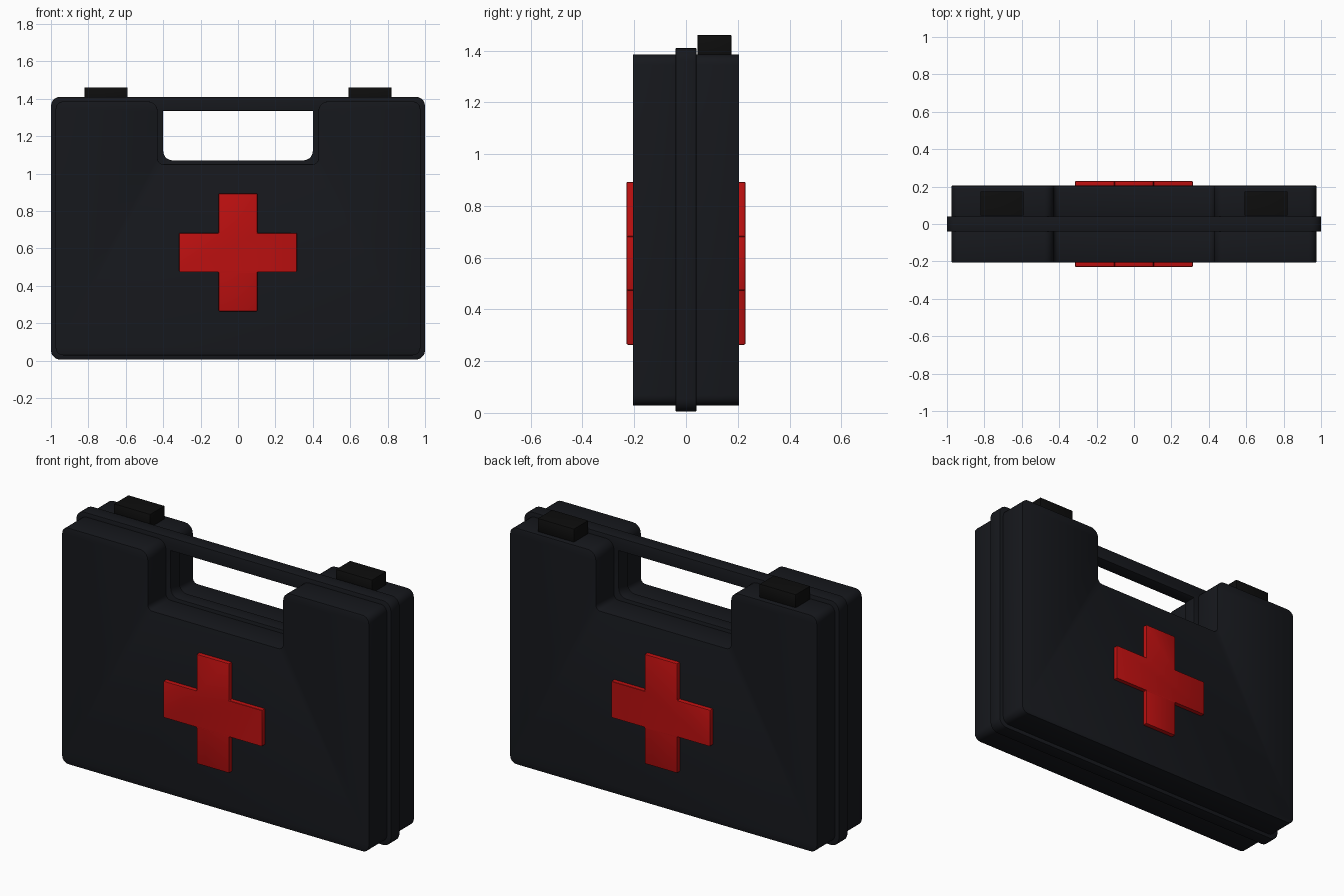
import bpy, math
from mathutils import Vector

if "Cube" in bpy.data.objects:
    bpy.data.objects.remove(bpy.data.objects["Cube"])


def material(name, rgb):
    m = bpy.data.materials.new(name)
    m.diffuse_color = (*rgb, 1)
    m.use_nodes = True
    m.node_tree.nodes["Principled BSDF"].inputs["Base Color"].default_value = m.diffuse_color
    return m


BLACK = material("black_plastic", (0.008, 0.009, 0.012))
LATCH = material("latch_black", (0.004, 0.004, 0.004))
RED = material("red", (0.5, 0.005, 0.005))


def rounded(points, steps=5):
    """Outline of (x, z, radius) corners -> list of points with rounded corners."""
    out = []
    for i, (x, z, r) in enumerate(points):
        p = Vector((x, z))
        if r == 0:
            out.append(p)
            continue
        a = p + (Vector(points[i - 1][:2]) - p).normalized() * r
        b = p + (Vector(points[(i + 1) % len(points)][:2]) - p).normalized() * r
        c = a + b - p
        for k in range(steps + 1):
            t = k / steps * math.pi / 2
            out.append(c + (a - c) * math.cos(t) + (b - c) * math.sin(t))
    return out


def mirrored(half):
    """Complete a right-hand half outline across x = 0."""
    return half + [(-x, z, r) for x, z, r in reversed(half)]


def plate(name, outlines, y0, y1, mat, bevel):
    """Filled outline (with optional holes) extruded between two y values."""
    cu = bpy.data.curves.new(name, 'CURVE')
    cu.dimensions = '2D'
    cu.fill_mode = 'BOTH'
    cu.extrude = (y1 - y0) / 2
    for outline in outlines:
        pts = rounded(outline)
        s = cu.splines.new('POLY')
        s.points.add(len(pts) - 1)
        for sp, p in zip(s.points, pts):
            sp.co = (p.x, p.y, 0, 1)
        s.use_cyclic_u = True
    ob = bpy.data.objects.new(name, cu)
    bpy.context.collection.objects.link(ob)
    ob.rotation_euler.x = math.pi / 2
    ob.location.y = (y0 + y1) / 2
    bpy.ops.object.select_all(action='DESELECT')
    ob.select_set(True)
    bpy.context.view_layer.objects.active = ob
    bpy.ops.object.convert(target='MESH')
    ob = bpy.context.object
    ob.name = name
    ob.data.materials.clear()
    ob.data.materials.append(mat)
    w = ob.modifiers.new("weld", 'WELD')
    w.merge_threshold = 0.0005
    b = ob.modifiers.new("edge", 'BEVEL')
    b.width = bevel
    b.segments = 2
    b.limit_method = 'ANGLE'
    b.angle_limit = math.radians(50)
    bpy.ops.object.modifier_apply(modifier="weld")
    bpy.ops.object.modifier_apply(modifier="edge")
    bpy.ops.object.shade_smooth_by_angle(angle=math.radians(30))
    return ob


# Front and back half shells, notched around the handle
shell = mirrored([(0.43, 1.05, 0.04), (0.43, 1.385, 0.04),
                  (0.975, 1.385, 0.04), (0.975, 0.028, 0.04)])
# reorder so the mirrored outline runs continuously around the case
right = [(0.975, 0.028, 0.04), (0.975, 1.385, 0.04),
         (0.43, 1.385, 0.05), (0.43, 1.05, 0.03)]
shell = mirrored(right)
plate("front_shell", [shell], -0.205, -0.03, BLACK, 0.006)
plate("back_shell", [shell], 0.03, 0.205, BLACK, 0.006)

# Central rim with the handle opening
rim = mirrored([(1.0, 0.005, 0.05), (1.0, 1.41, 0.05)])
opening = mirrored([(0.4, 1.07, 0.05), (0.4, 1.335, 0)])
plate("rim_and_handle", [rim, opening], -0.04, 0.04, BLACK, 0.005)

# Raised crosses on both faces
cx, a, cz = 0.315, 0.104, 0.578
cross = mirrored([(a, cz - cx, 0), (a, cz - a, 0), (cx, cz - a, 0),
                  (cx, cz + a, 0), (a, cz + a, 0), (a, cz + cx, 0)])
plate("front_cross", [cross], -0.23, -0.195, RED, 0.006)
plate("back_cross", [cross], 0.195, 0.23, RED, 0.006)

# Latches on the top
for side, s in (("left", -1), ("right", 1)):
    box = [(s * 0.705 + dx, z, 0) for dx, z in
           ((-0.115, 1.37), (0.115, 1.37), (0.115, 1.46), (-0.115, 1.46))]
    plate(side + "_latch", [box], 0.045, 0.175, LATCH, 0.002)
